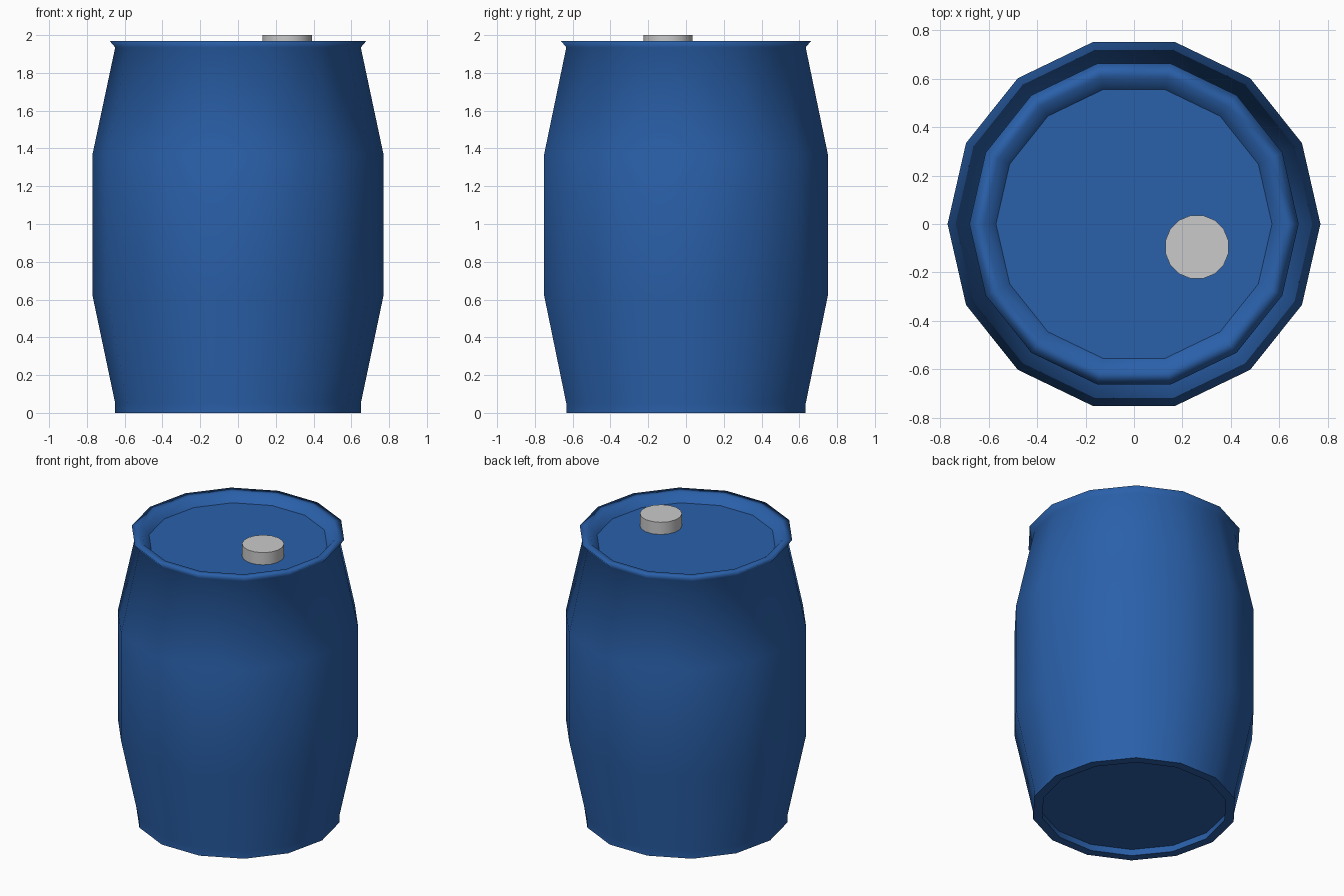
import bpy
import bmesh
from math import cos, sin, pi

cube = bpy.data.objects.get("Cube")
if cube:
    bpy.data.objects.remove(cube, do_unlink=True)


def make_material(name, color):
    mat = bpy.data.materials.new(name)
    mat.use_nodes = True
    mat.diffuse_color = color
    bsdf = mat.node_tree.nodes["Principled BSDF"]
    bsdf.inputs["Base Color"].default_value = color
    bsdf.inputs["Roughness"].default_value = 0.5
    return mat


def lathe(name, profile, sides, mat, center=(0, 0), turn=0.0):
    """Spin (radius, height) points about z and close both ends with caps."""
    bm = bmesh.new()
    rings = []
    for r, z in profile:
        angles = [turn + 2 * pi * i / sides for i in range(sides)]
        rings.append([bm.verts.new((r * cos(a), r * sin(a), z)) for a in angles])
    flat = [bm.faces.new(rings[0][::-1]), bm.faces.new(rings[-1])]
    for low, high in zip(rings, rings[1:]):
        for i in range(sides):
            j = (i + 1) % sides
            face = bm.faces.new((low[i], low[j], high[j], high[i]))
            face.smooth = True
            # The standing rim on the ground stays flat
            if low[i].co.z == high[i].co.z == 0:
                face.smooth = False
                flat.append(face)
    # Crisp edges around the caps and the standing rim
    for edge in bm.edges:
        edge.smooth = not any(f in flat for f in edge.link_faces)
    mesh = bpy.data.meshes.new(name)
    bm.to_mesh(mesh)
    bm.free()
    mesh.materials.append(mat)
    obj = bpy.data.objects.new(name, mesh)
    obj.location = (*center, 0)
    bpy.context.collection.objects.link(obj)
    return obj


blue = make_material("blue plastic", (0.023, 0.117, 0.40, 1))
grey = make_material("light grey", (0.59, 0.59, 0.59, 1))

# Barrel: shallow recessed base, foot, bulging wall, flared lip, sunken lid
barrel_profile = [
    (0.60, 0.05), (0.59, 0.0),
    (0.65, 0.0), (0.65, 0.05),
    (0.77, 0.62), (0.77, 1.37),
    (0.65, 1.935), (0.68, 1.97),
    (0.62, 1.97), (0.57, 1.915),
]
lathe("barrel", barrel_profile, 14, blue)

# Screw cap set off-centre on the lid
lathe("screw_cap", [(0.133, 1.9), (0.133, 2.0)], 16, grey,
      center=(0.26, -0.095), turn=pi / 16)
